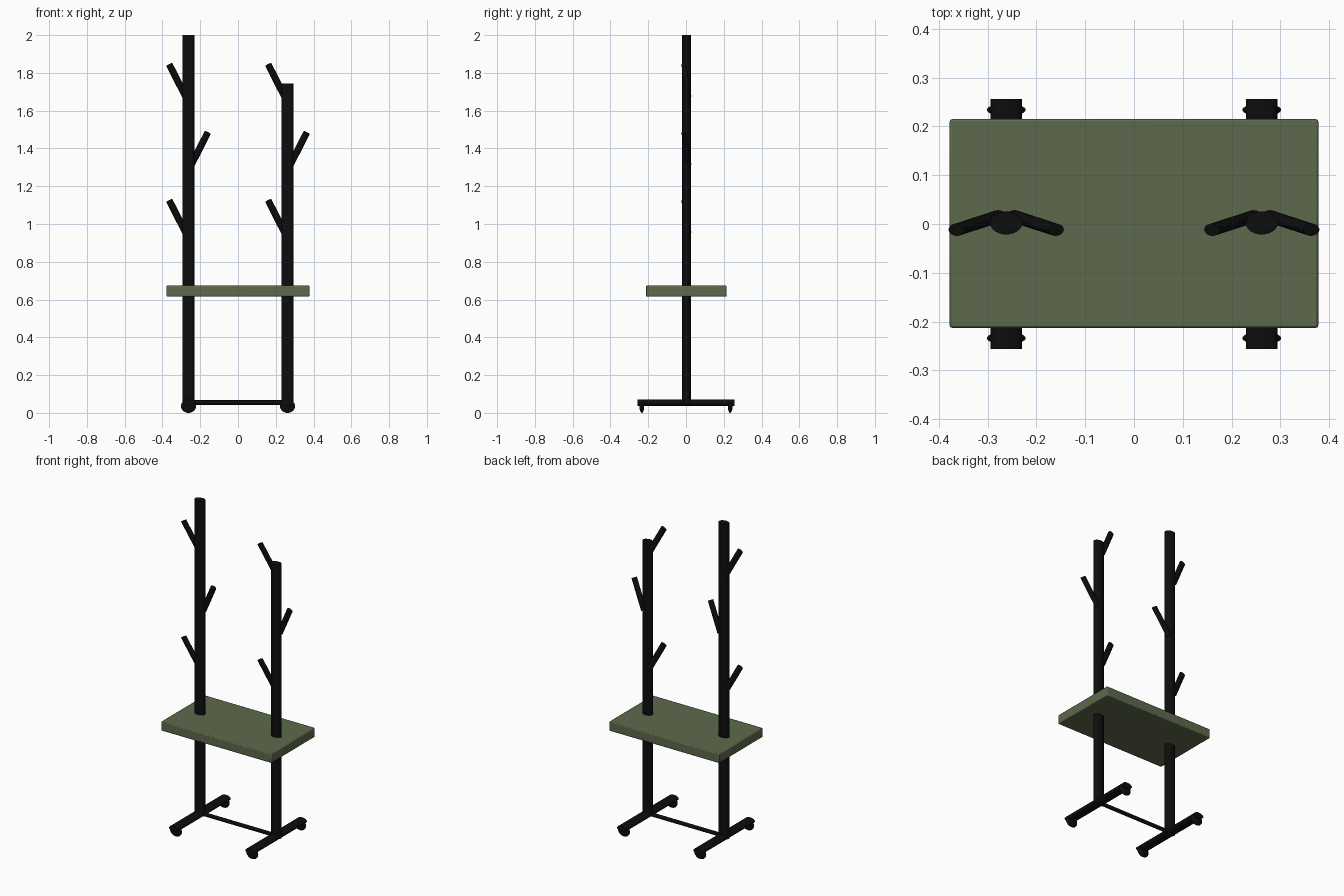
import bpy
import math
from mathutils import Vector

cube = bpy.data.objects.get("Cube")
if cube:
    bpy.data.objects.remove(cube, do_unlink=True)


def material(name, rgb):
    m = bpy.data.materials.new(name)
    m.use_nodes = True
    m.diffuse_color = (*rgb, 1)
    m.node_tree.nodes["Principled BSDF"].inputs["Base Color"].default_value = (*rgb, 1)
    return m


BLACK = material("matte black", (0.004, 0.004, 0.004))
GREEN = material("olive green", (0.11, 0.142, 0.072))


def finish(name, mat):
    ob = bpy.context.object
    ob.name = name
    ob.data.materials.append(mat)
    bpy.ops.object.transform_apply(location=False, rotation=False, scale=True)
    bpy.ops.object.shade_smooth_by_angle(angle=math.radians(35))
    return ob


def tube(name, start, end, rx, ry):
    """Oval rod between two points; rx is the wide radius, ry the narrow one."""
    a, b = Vector(start), Vector(end)
    d = b - a
    # local y is kept closest to the world axis that should be narrow
    side = Vector((0, 0, 1)) if abs(d.y) > abs(d.z) else Vector((0, 1, 0))
    z = d.normalized()
    x = side.cross(z).normalized()
    y = z.cross(x)
    bpy.ops.mesh.primitive_cylinder_add(vertices=32, radius=1, depth=1)
    ob = bpy.context.object
    ob.scale = (rx, ry, d.length)
    finish(name, BLACK)
    for v in ob.data.vertices:
        c = v.co.copy()
        v.co = x * c.x + y * c.y + z * c.z
    ob.location = (a + b) / 2
    return ob


POST_X = 0.262
BRANCH_TIPS = (1.125, 1.485, 1.845)

for label, sx, top in (("right", -1, 2.0), ("left", 1, 1.745)):
    px = sx * POST_X
    # Upright post and foot
    tube(f"{label}_post", (px, 0.002, 0.045), (px, 0.002, top), 0.033, 0.0235)
    tube(f"{label}_foot", (px, -0.256, 0.054), (px, 0.256, 0.054), 0.032, 0.017)
    # Flattened round casters under the foot
    for end, sy in (("front", -1), ("back", 1)):
        bpy.ops.mesh.primitive_uv_sphere_add(segments=32, ring_count=16, radius=1,
                                             location=(px, sy * 0.234, 0.036))
        bpy.context.object.scale = (0.04, 0.0125, 0.036)
        finish(f"{label}_{end}_caster", BLACK)
    # Hanging branches alternate sides
    for i, z in enumerate(BRANCH_TIPS):
        s = 1 if i == 1 else -1
        tube(f"{label}_branch_{i + 1}", (px + s * 0.016, 0.016, z - 0.17),
             (px + s * 0.102, -0.012, z), 0.018, 0.0125)

# Low bar joining the feet
bar = tube("cross_bar", (-POST_X, 0.002, 0.055), (POST_X, 0.002, 0.055), 0.012, 0.01)

# Shelf board with softened edges
bpy.ops.mesh.primitive_cube_add(size=1, location=(0, 0.001, 0.645))
bpy.context.object.scale = (0.756, 0.428, 0.058)
shelf = finish("shelf", GREEN)
bevel = shelf.modifiers.new("soft edges", 'BEVEL')
bevel.width = 0.005
bevel.segments = 2
